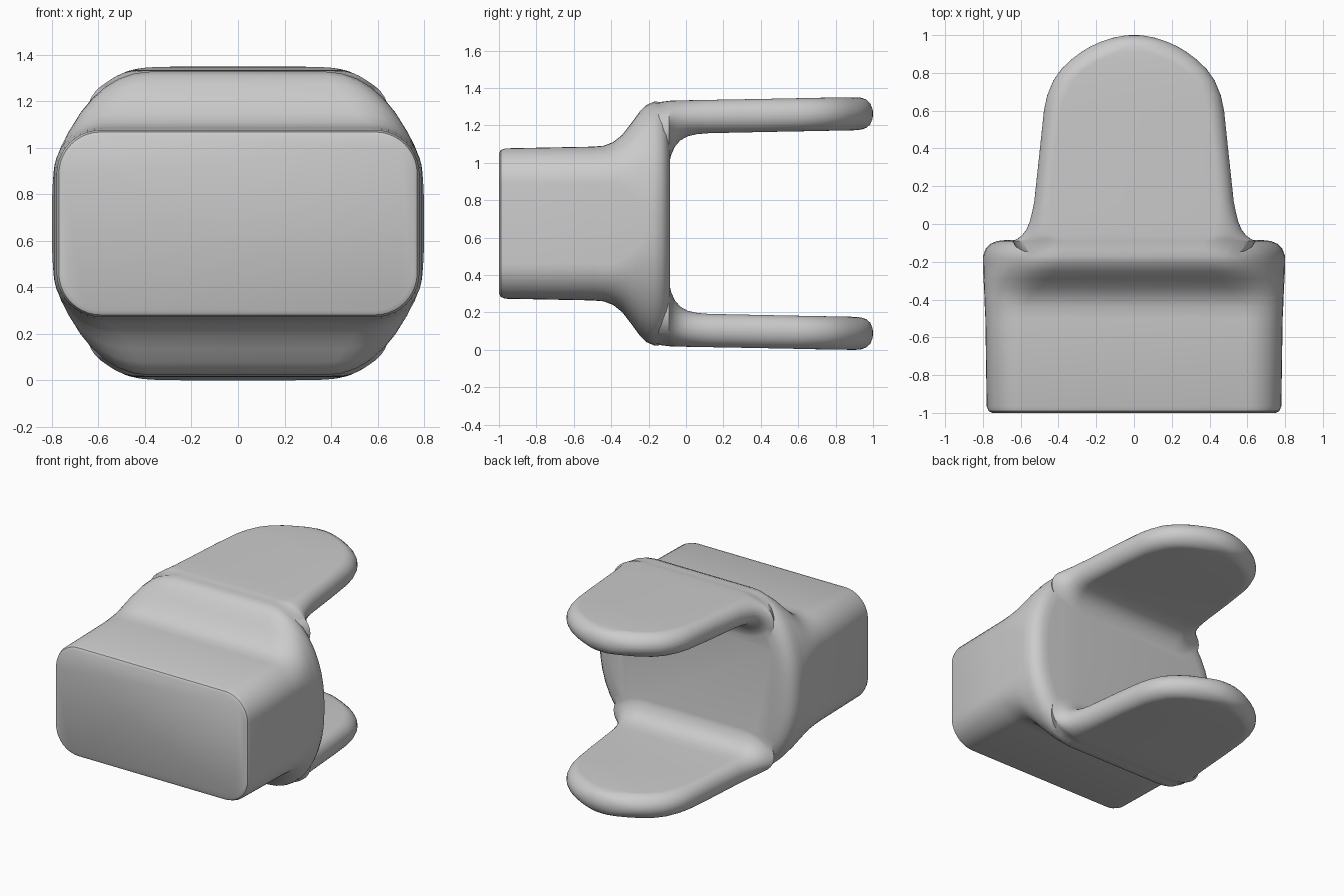
import bpy, bmesh, math

ZC = 0.675   # mid height, the part is symmetric above and below it


def section(hw, hh, rx, rz, zmid, n=10):
    """Rectangle with elliptical corners in the x-z plane."""
    pts = []
    for sx, sz, a0 in ((1, 1, 0), (-1, 1, 90), (-1, -1, 180), (1, -1, 270)):
        for i in range(n + 1):
            a = math.radians(a0 + 90 * i / n)
            pts.append((sx * (hw - rx) + rx * math.cos(a),
                        zmid + sz * (hh - rz) + rz * math.sin(a)))
    return pts


def loft(name, rings):
    """Skin a row of sections placed along y: rings = [(y, points), ...]."""
    bm = bmesh.new()
    rows = [[bm.verts.new((x, y, z)) for x, z in pts] for y, pts in rings]
    n = len(rows[0])
    for a, b in zip(rows, rows[1:]):
        for i in range(n):
            j = (i + 1) % n
            bm.faces.new((a[i], a[j], b[j], b[i]))
    bm.faces.new(rows[0])
    bm.faces.new(rows[-1])
    bmesh.ops.remove_doubles(bm, verts=bm.verts, dist=1e-5)
    bmesh.ops.recalc_face_normals(bm, faces=bm.faces)
    me = bpy.data.meshes.new(name)
    bm.to_mesh(me)
    bm.free()
    ob = bpy.data.objects.new(name, me)
    bpy.context.collection.objects.link(ob)
    return ob


# Block flaring into the taller rounded head: y, half width, half height, corner rx, rz
body_rows = [
    (-1.00, .750, .375, .16, .16), (-.99, .770, .393, .18, .18),
    (-.965, .780, .402, .19, .19), (-.50, .787, .411, .20, .20),
    (-.44, .790, .416, .21, .20), (-.39, .792, .435, .24, .22),
    (-.34, .794, .475, .29, .28), (-.29, .797, .540, .34, .38),
    (-.25, .799, .595, .38, .48), (-.21, .800, .635, .41, .56),
    (-.17, .800, .652, .42, .60), (-.13, .785, .650, .42, .60),
    (-.105, .760, .635, .42, .58), (-.09, .725, .61, .41, .56),
    (-.085, .680, .57, .40, .52)]
body = loft("clamp_body", [(y, section(w, h, rx, rz, ZC))
                           for y, w, h, rx, rz in body_rows])

# Tongue: y, half width, flat half width, underside z, top z
tongue_rows = [
    (-.16, .60, .36, 1.02, 1.322), (-.09, .645, .37, .99, 1.331),
    (-.08, .62, .39, 1.04, 1.332), (-.06, .593, .42, 1.085, 1.332),
    (-.03, .570, .43, 1.12, 1.333), (.01, .553, .435, 1.142, 1.334),
    (.06, .540, .44, 1.153, 1.335), (.12, .528, .44, 1.158, 1.336),
    (.40, .498, .42, 1.164, 1.341), (.60, .477, .39, 1.168, 1.345),
    (.68, .460, .36, 1.169, 1.347), (.76, .427, .32, 1.171, 1.348),
    (.82, .385, .26, 1.172, 1.349), (.87, .333, .18, 1.173, 1.350),
    (.91, .280, .08, 1.174, 1.350), (.94, .230, .02, 1.178, 1.347),
    (.965, .175, .01, 1.187, 1.337), (.985, .115, .005, 1.205, 1.318),
    (.997, .055, .003, 1.235, 1.288), (1.0, .02, .002, 1.255, 1.268)]

# Upper and lower tongues, merged into the body
for name, s in (("upper_tongue", 1), ("lower_tongue", -1)):
    rings = [(y, section(w, (zt - zb) / 2, w - f, (zt - zb) / 2 * .98,
                         ZC + s * ((zb + zt) / 2 - ZC)))
             for y, w, f, zb, zt in tongue_rows]
    tongue = loft(name, rings)
    mod = body.modifiers.new(name, 'BOOLEAN')
    mod.operation, mod.solver, mod.object = 'UNION', 'EXACT', tongue
    bpy.context.view_layer.objects.active = body
    bpy.ops.object.modifier_apply(modifier=mod.name)
    bpy.data.objects.remove(tongue)

body.select_set(True)
bpy.ops.object.shade_smooth_by_angle(angle=math.radians(35))
